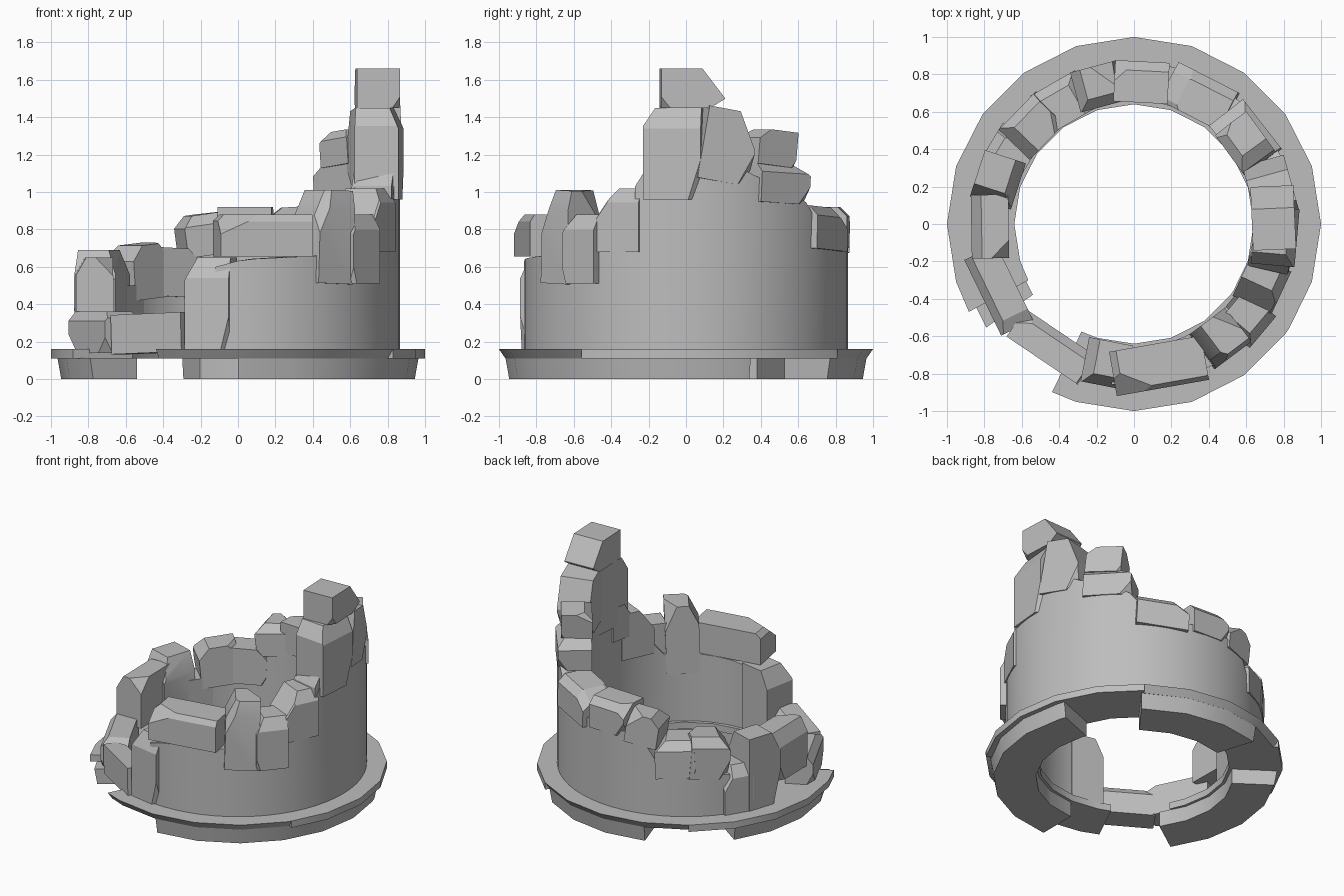
import bpy, bmesh, math, random
from mathutils import Matrix, Vector

random.seed(4)
cube = bpy.data.objects.get("Cube")
if cube:
    bpy.data.objects.remove(cube)

stone = bpy.data.materials.new("grey_stone")
stone.use_nodes = True
grey = (0.51, 0.51, 0.51, 1)
stone.diffuse_color = grey
stone.node_tree.nodes["Principled BSDF"].inputs["Base Color"].default_value = grey
parts = []


def finish(name, bm):
    bmesh.ops.recalc_face_normals(bm, faces=bm.faces)
    mesh = bpy.data.meshes.new(name)
    bm.to_mesh(mesh)
    bm.free()
    mesh.materials.append(stone)
    obj = bpy.data.objects.new(name, mesh)
    bpy.context.collection.objects.link(obj)
    parts.append(obj)


def steps(start, end, size):
    """Angles from start to end, with every multiple of size between them."""
    inner = [a for a in range(0, 800, size) if start + 1 < a < end - 1]
    return [start] + inner + [end]


def sweep(name, angles, profile):
    """Solid arc around the z axis; profile(angle) gives (radius, height) corners."""
    bm = bmesh.new()
    rings = []
    for a in angles:
        c, s = math.cos(math.radians(a)), math.sin(math.radians(a))
        rings.append([bm.verts.new((r * c, r * s, z)) for r, z in profile(a)])
    for p, q in zip(rings, rings[1:]):
        for i in range(len(p)):
            j = (i + 1) % len(p)
            bm.faces.new((p[i], p[j], q[j], q[i]))
    bm.faces.new(rings[0])
    bm.faces.new(rings[-1][::-1])
    finish(name, bm)


def brick(name, angle, width, z0, z1, r0=0.65, r1=0.87, tilt=0, cuts=()):
    """Hewn block; cuts are (tangent, radial, up, distance) planes in a unit box."""
    bm = bmesh.new()
    bmesh.ops.create_cube(bm, size=2)
    # a few random chipped corners on top of the chosen cuts
    chips = [(random.choice((-1, 1)), random.choice((-.6, .8)),
              random.choice((-.5, 1)), random.uniform(1.8, 2.1)) for _ in range(2)]
    for t, r, u, d in list(cuts) + chips:
        n = Vector((t, r, u))
        cut = bmesh.ops.bisect_plane(
            bm, geom=bm.verts[:] + bm.edges[:] + bm.faces[:],
            plane_co=n * d / n.length_squared, plane_no=n, clear_outer=True)
        edges = [e for e in cut["geom_cut"] if isinstance(e, bmesh.types.BMEdge)]
        if len(edges) > 2:
            bmesh.ops.edgeloop_fill(bm, edges=edges)
    # local y points outwards, local x runs along the wall
    bm.transform(Matrix.Rotation(math.radians(angle + 90), 4, 'Z')
                 @ Matrix.Translation((0, -(r0 + r1) / 2, (z0 + z1) / 2))
                 @ Matrix.Rotation(math.radians(tilt), 4, 'Y')
                 @ Matrix.Diagonal((width / 2, -(r1 - r0) / 2, (z1 - z0) / 2, 1)))
    finish(name, bm)


# Broken base rim: undercut arcs alternate with square-edged ones
rim_arcs = ((244, 326, .965), (326, 414, 1), (414, 486, .965), (486, 568, 1))
for i, (start, end, low) in enumerate(rim_arcs):
    sweep(f"base_rim_{i + 1}", steps(start, end, 18),
          lambda a: ((0.64, 0.11), (low, 0.11), (1.0, 0.16), (0.64, 0.16)))

# Separate footing blocks below the rim
for i, (start, end) in enumerate(((270, 381), (413, 468), (505, 575))):
    sweep(f"footing_{i + 1}", steps(start, end, 18),
          lambda a: ((0.66, 0), (0.945, 0), (0.965, 0.112), (0.66, 0.112)))

# Round wall whose ruined top climbs to one side and falls away again
skyline = ((262, .6), (272, .64), (300, .66), (318, .66), (328, .8), (342, .95), (350, 1.2),
           (371, 1.2), (386, 1.08), (400, 1.0), (410, .93), (418, .76), (464, .74),
           (474, .5), (505, .45))


def wall_top(angle):
    for (a, za), (b, zb) in zip(skyline, skyline[1:]):
        if angle <= b:
            return za + (zb - za) * (angle - a) / (b - a)


sweep("round_wall", steps(262, 505, 6),
      lambda a: ((0.66, 0.15), (0.865, 0.15), (0.865, wall_top(a)), (0.66, wall_top(a))))

# Corner cuts, named by the side they chip off
LEFT, RIGHT = (-1, 0, 1, 1.45), (1, 0, 1, 1.45)
LOW_RIGHT = (1, 0, -1, 1.55)
OUT, IN = (0, 1, 1, 1.55), (0, -1, 1, 1.5)

# Tall peak
brick("peak_capstone", 2.5, .34, 1.45, 1.66, .63, .86, cuts=[(1, 0, .47, .77), LOW_RIGHT])
brick("peak_block", -5, .31, .96, 1.45, .64, .875, cuts=[(-1, 0, 1, 1.6), OUT])
brick("peak_side_block", 15.5, .29, 1.05, 1.44, .64, .87, 10, [(1, 0, .8, 1.0), LOW_RIGHT])
brick("shoulder_block", 38, .33, .94, 1.15, .64, .87, 3, [RIGHT, OUT])
brick("shoulder_capstone", 36, .25, 1.14, 1.33, .63, .84, 6, [LEFT, IN])

# Back courses stepping down
brick("back_block_1", 63, .36, .69, .92, .65, .88, 3, [OUT, RIGHT])
brick("back_block_2", 87, .29, .7, .92, .65, .87, 0, [OUT])
brick("back_block_3", 105, .23, .66, .88, .65, .87, 8, [RIGHT, IN])
brick("back_block_4", 120, .27, .44, .7, .64, .87, -3, [LEFT, OUT])
brick("back_block_5", 136, .27, .43, .72, .64, .87, 5, [RIGHT, OUT])
brick("back_block_6", 149, .21, .15, .5, .65, .88, 0, [OUT])

# Low broken side
brick("side_block_1", 162, .26, .16, .69, .65, .88, 0, [RIGHT, IN])
brick("side_block_2", 181, .34, .3, .65, .67, .87, 0, [(0, 1, 1, 1.45)])
brick("low_block_1", 206, .45, .14, .36, .71, .9, 0, [(1, 0, 1, 1.7), OUT])
brick("low_block_2", 236, .45, .14, .35, .7, .88, -2, [IN])
brick("gap_post", 259, .24, .16, .65, .64, .88, 0, [(-1, 0, 1, 1.5), OUT])

# Front courses stepping up to the peak
brick("front_long_block", 280, .5, .655, .88, .65, .89, 0, [(-1, 0, .5, 1.35), (0, 1, .6, 1.4)])
brick("front_tall_block", 307, .23, .51, 1.01, .65, .88, 2, [(0, 1, .5, 1.3), LEFT])
brick("front_narrow_block", 320, .22, .51, .88, .68, .9, 0, [LEFT, OUT])
brick("front_step_block", 335, .25, .68, 1.02, .64, .87, 0, [(-1, 0, 1, 1.1), OUT])
brick("front_filler_block", 347, .16, .85, 1.1, .64, .86, 0, [LEFT])

# Soft curves on the arcs, crisp edges on the hewn blocks
bpy.ops.object.select_all(action='DESELECT')
for obj in parts:
    obj.select_set(True)
bpy.context.view_layer.objects.active = parts[0]
bpy.ops.object.shade_smooth_by_angle(angle=math.radians(25))
